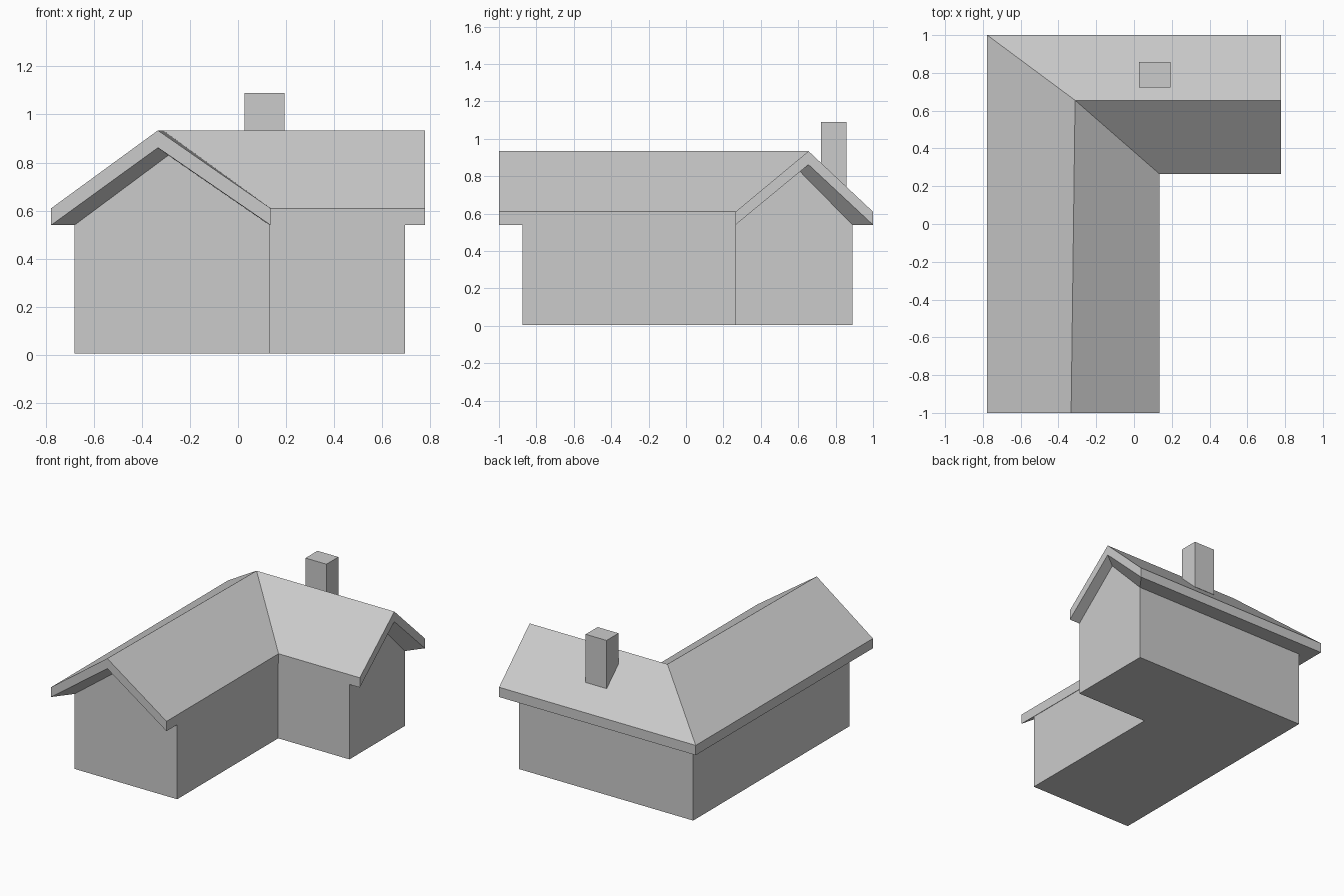
import bpy

cube = bpy.data.objects.get("Cube")
if cube:
    bpy.data.objects.remove(cube)

grey = bpy.data.materials.new("plain grey")
grey.use_nodes = True
colour = (0.6, 0.6, 0.6, 1)
grey.diffuse_color = colour
grey.node_tree.nodes["Principled BSDF"].inputs["Base Color"].default_value = colour


def make(name, verts, faces):
    mesh = bpy.data.meshes.new(name)
    mesh.from_pydata(verts, [], faces)
    mesh.materials.append(grey)
    obj = bpy.data.objects.new(name, mesh)
    bpy.context.collection.objects.link(obj)
    bpy.context.view_layer.objects.active = obj
    obj.select_set(True)
    bpy.ops.object.mode_set(mode='EDIT')
    bpy.ops.mesh.select_all(action='SELECT')
    bpy.ops.mesh.normals_make_consistent(inside=False)
    bpy.ops.object.mode_set(mode='OBJECT')
    obj.select_set(False)
    return obj


def rail(path, z):
    """Points along the L: front gable, corner, side gable."""
    return [(x, y, z) for x, y in path]


def strips(pairs):
    """Quads joining neighbouring three-point rails, by rail index."""
    return [(3 * a + s, 3 * a + s + 1, 3 * b + s + 1, 3 * b + s)
            for a, b in pairs for s in (0, 1)]


# Plan paths of the L-shaped house
wall_outer = [(-0.68, -0.875), (-0.68, 0.89), (0.695, 0.89)]
wall_inner = [(0.132, -0.875), (0.132, 0.265), (0.695, 0.265)]
wall_peak = [(-0.29, -0.875), (-0.29, 0.605), (0.695, 0.605)]
eave_outer = [(-0.777, -1), (-0.777, 1), (0.777, 1)]
eave_inner = [(0.135, -1), (0.135, 0.265), (0.777, 0.265)]
ridge = [(-0.333, -1), (-0.312, 0.655), (0.777, 0.655)]
BASE, EAVE, THICK = 0.005, 0.54, 0.072
EAVE_TOP, RIDGE, PEAK = 0.61, 0.934, 0.83

# Walls with gable ends and floor
verts = (rail(wall_outer, BASE) + rail(wall_outer, EAVE) + rail(wall_peak, PEAK)
         + rail(wall_inner, EAVE) + rail(wall_inner, BASE))
faces = strips([(0, 1), (1, 2), (2, 3), (3, 4), (4, 0)])
faces += [tuple(3 * i + s for i in range(5)) for s in (0, 2)]
make("walls", verts, faces)

# Roof: slopes, fascias, gable boards and soffits closing onto the walls
verts = (rail(eave_outer, EAVE) + rail(eave_outer, EAVE_TOP) + rail(ridge, RIDGE)
         + rail(eave_inner, EAVE_TOP) + rail(eave_inner, EAVE) + rail(ridge, RIDGE - THICK)
         + rail(wall_outer, EAVE) + rail(wall_peak, PEAK) + rail(wall_inner, EAVE))
faces = strips([(0, 1), (1, 2), (2, 3), (3, 4), (0, 6), (6, 7), (7, 8), (8, 4)])
for s in (0, 2):
    for quad in ((0, 1, 2, 5), (5, 2, 3, 4), (0, 5, 7, 6), (5, 4, 8, 7)):
        faces.append(tuple(3 * i + s for i in quad))
make("roof", verts, faces)

# Chimney rising from the back slope
bpy.ops.mesh.primitive_cube_add(size=1, location=(0.11, 0.79, 0.918))
chimney = bpy.context.object
chimney.name = "chimney"
chimney.scale = (0.165, 0.135, 0.344)
chimney.data.materials.append(grey)
